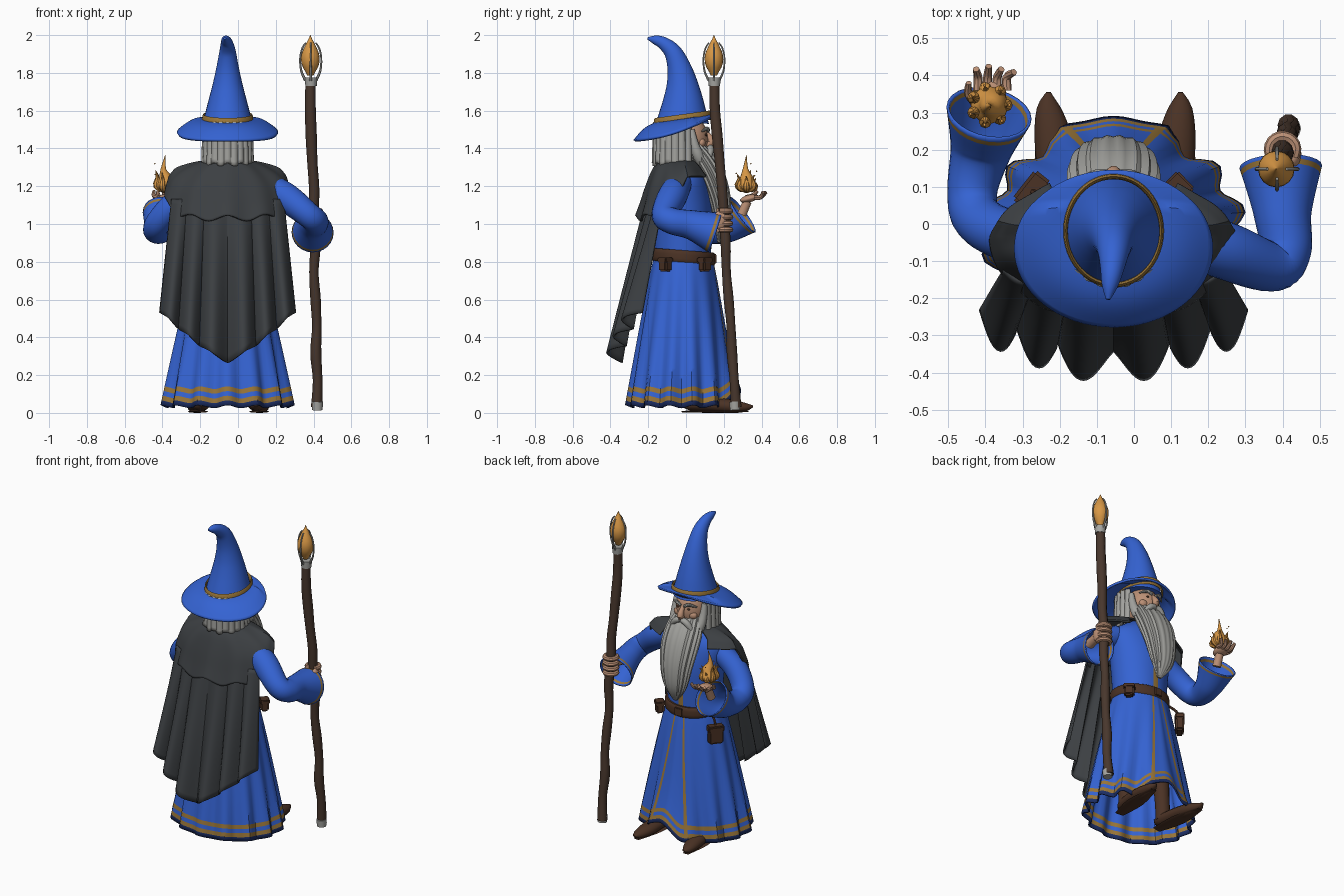
import bpy, bmesh, math, random
from mathutils import Vector
from math import sin, cos, pi, exp

random.seed(4)
if "Cube" in bpy.data.objects:
    bpy.data.objects.remove(bpy.data.objects["Cube"])

CX = -0.055      # body centre line
made = []


def material(name, *rgb):
    m = bpy.data.materials.new(name)
    m.use_nodes = True
    m.diffuse_color = (*rgb, 1)
    m.node_tree.nodes["Principled BSDF"].inputs["Base Color"].default_value = (*rgb, 1)
    return m


blue = material("robe blue", .035, .125, .65)
navy = material("dark blue", .012, .028, .13)
gold = material("gold trim", .32, .18, .04)
charcoal = material("cloak charcoal", .045, .05, .055)
grey = material("hair grey", .36, .36, .34)
wood = material("staff wood", .065, .038, .026)
leather = material("leather", .07, .032, .018)
skin = material("skin", .5, .28, .18)
amber = material("amber", .68, .31, .06)
metal = material("metal", .38, .38, .36)


def finish(name, bm, mats, thick=0):
    bmesh.ops.recalc_face_normals(bm, faces=bm.faces)
    me = bpy.data.meshes.new(name)
    bm.to_mesh(me)
    bm.free()
    for m in mats:
        me.materials.append(m)
    ob = bpy.data.objects.new(name, me)
    bpy.context.collection.objects.link(ob)
    if thick:
        mod = ob.modifiers.new("thickness", 'SOLIDIFY')
        mod.thickness, mod.offset = thick, 0
    made.append(ob)
    return ob


def surface(name, f, nu, nv, mats, wrap=True, cap=False, thick=0, rule=None):
    """Grid of f(u, v) with u around and v along; rule(i, j) picks the colour."""
    bm = bmesh.new()
    cols = nu if wrap else nu + 1
    g = [[bm.verts.new(f(i / nu, j / nv)) for i in range(cols)] for j in range(nv + 1)]
    for j in range(nv):
        for i in range(nu):
            k = (i + 1) % cols
            face = bm.faces.new((g[j][i], g[j][k], g[j + 1][k], g[j + 1][i]))
            face.material_index = rule(i, j) if rule else 0
    if cap:
        bm.faces.new(g[0])
        bm.faces.new(g[-1])
    return finish(name, bm, mats, thick)


def spline(rows, t):
    """Smooth curve through evenly spaced rows of numbers."""
    n = len(rows) - 1
    k = min(int(t * n), n - 1)
    s = t * n - k
    a, b, c, d = (rows[min(max(k + o, 0), n)] for o in (-1, 0, 1, 2))
    return [q + .5 * s * (r - p + s * (2 * p - 5 * q + 4 * r - w + s * (3 * (q - r) + w - p)))
            for p, q, r, w in zip(a, b, c, d)]


def tube(name, rows, mat, sides=12, steps=16, sx=1, sy=1, ref=(1, 0, 0), ripple=0, **kw):
    """Tapered tube through rows of x, y, z, radius."""
    def f(u, v):
        x, y, z, r = spline(rows, v)
        t = Vector(spline(rows, min(v + .01, 1))[:3]) - Vector(spline(rows, max(v - .01, 0))[:3])
        t.normalize()
        n = Vector(ref)
        n = (n - t * n.dot(t)).normalized()
        a = u * 2 * pi
        r = max(r, .001) * (1 + ripple * cos(18 * a))
        return Vector((x, y, z)) + n * r * sx * cos(a) + t.cross(n) * r * sy * sin(a)
    kw.setdefault("cap", True)
    return surface(name, f, sides, steps, mat if isinstance(mat, list) else [mat], **kw)


def ball(name, loc, size, mat, rot=(0, 0, 0)):
    bm = bmesh.new()
    bmesh.ops.create_uvsphere(bm, u_segments=20, v_segments=12, radius=1)
    ob = finish(name, bm, [mat])
    ob.location, ob.scale, ob.rotation_euler = loc, size, rot


def box(name, loc, size, mat, turn=0):
    bm = bmesh.new()
    bmesh.ops.create_cube(bm, size=1)
    bmesh.ops.scale(bm, vec=size, verts=bm.verts)
    bmesh.ops.bevel(bm, geom=bm.edges[:], offset=min(size) * .2, segments=2, affect='EDGES')
    ob = finish(name, bm, [mat])
    ob.location, ob.rotation_euler = loc, (0, 0, turn)


# Robe skirt: folds, striped hem and two gold edges that fan out at the front
def skirt(u, v):
    p = u * 2 * pi
    p = p - 2 * pi if p > pi else p
    a = p - .8 * (1 - v) * p * exp(-(p / .6) ** 2)
    panel = abs(p) < .42
    r = 1 + .065 * v * cos(14 * p) * (.2 if panel else 1)
    r += .12 * v ** 4 if panel else 0
    hem = .033 + .1 * exp(-((p - .15) / .3) ** 2) + .008 * cos(14 * p)
    flare = v ** .85
    return (CX + r * (.165 + .173 * flare) * sin(a),
            -.015 - .01 * v + r * (.148 + .128 * flare) * cos(a), .83 + (hem - .83) * v)


def skirt_colour(i, j):
    if j == 31:
        return 2
    return 1 if j in (28, 30) or i in (5, 90) else 0


surface("robe_skirt", skirt, 96, 32, [blue, gold, navy], thick=.008, rule=skirt_colour)

# Robe body with a gold front edge
body = [(.83, .165, .148), (.96, .175, .15), (1.1, .19, .15), (1.23, .2, .125), (1.3, .13, .1), (1.34, .07, .07)]


def torso(u, v):
    z, rx, ry = spline(body, v)
    return (CX + rx * sin(u * 2 * pi), -.015 + ry * cos(u * 2 * pi), z)


surface("robe_body", torso, 64, 20, [blue, gold], cap=True,
        rule=lambda i, j: int(i in (0, 63)))

# Belt, buckle and pouches
belt_rows = [(.795, .165), (.8, .182), (.855, .18), (.86, .16)]


def belt(u, v):
    z, r = spline(belt_rows, v)
    a = u * 2 * pi
    return (CX + r * sin(a), -.015 + (r - .013) * cos(a), z - .012 * cos(a))


surface("belt", belt, 48, 9, [leather])
box("belt_buckle", (CX, .155, .815), (.05, .014, .05), leather)
for n, (x, y, z, w, h, turn) in enumerate([(.12, .1, .785, .06, .075, -.8), (.125, -.11, .785, .06, .075, .8),
                                           (-.275, .09, .705, .09, .115, .9), (-.24, -.09, .785, .055, .07, -.9)]):
    box(f"pouch_{n}", (x, y, z), (w, .05, h), leather, turn)
    box(f"pouch_flap_{n}", (x, y, z + h * .33), (w * 1.12, .058, h * .35), leather, turn)
tube("pouch_strap", [(-.22, .06, .82, .008), (-.26, .08, .79, .008), (-.28, .09, .73, .008)], leather, 6, 6)

# Shoes and ankles
for name, x, out in (("near", .095, .03), ("far", -.19, -.04)):
    tube(name + "_shoe", [(x, -.02, .045, .015), (x, .02, .045, .043), (x + out * .4, .12, .045, .05),
                          (x + out * .7, .23, .035, .05), (x + out, .31, .03, .033), (x + out, .355, .035, .006)],
         leather, 14, 16, sy=.75)
    tube(name + "_sole", [(x, -.02, .007, .03), (x + out * .6, .15, .007, .053), (x + out, .33, .007, .02)],
         leather, 12, 8, sy=.13)
    tube(name + "_ankle", [(x, .04, .04, .045), (x, .03, .2, .045), (x, 0, .5, .06)], leather, 12, 6)


# Cloak hanging in six folds, with its hem lowest at the middle
def cloak(u, v):
    s = 2 * u - 1
    fold = abs(sin(3 * pi * abs(s) ** 1.25))
    y = -.12 - .11 * v - (.08 + .03 * v) * cos(s * pi / 2) - (.015 + .07 * v) * fold
    hem = .265 + .265 * abs(s) ** 1.25 + .012 * fold
    return (CX + s * (.295 + .063 * v), y, 1.13 + (hem - 1.13) * v)


surface("cloak", cloak, 96, 24, [charcoal], wrap=False, thick=.01)

# Shoulder mantle, scalloped and open at the front
cape = [(0, .1, .1), (.15, .19, .135), (.45, .282, .17), (.78, .316, .2), (1, .33, .222)]


def mantle(u, v):
    a = (2 * u - 1) * 2.45
    t, rx, ry = spline(cape, v)
    low = min(1.03 + .6 * sin(a / 2) ** 4 + .015 * cos(10 * a), 1.25)
    k = 1 - .25 * max(0, -cos(a))
    return (CX + k * rx * sin(a), -.035 - k * ry * cos(a) * (1 + .03 * v * cos(10 * a)), 1.335 + (low - 1.335) * t)


surface("shoulder_mantle", mantle, 80, 16, [charcoal], wrap=False, thick=.012)


# Wide sleeves with gold cuffs
def cuff(i, j):
    return 1 if j == 38 else 0


tube("staff_sleeve", [(.1, -.03, 1.22, .06), (.24, -.07, 1.15, .074), (.37, -.115, 1.05, .064),
                      (.408, -.07, 1.015, .066), (.4, .03, .995, .075), (.395, .155, .955, .108)],
     [blue, gold], 24, 40, cap=False, thick=.007, rule=cuff)
tube("flame_sleeve", [(-.2, -.03, 1.2, .06), (-.335, -.03, 1.105, .066), (-.42, .015, 1.01, .064),
                      (-.435, .09, .97, .064), (-.412, .2, .98, .08), (-.39, .3, 1.05, .113)],
     [blue, gold], 24, 40, cap=False, thick=.007, rule=cuff)

# Hands
tube("staff_forearm", [(.41, .08, 1, .03), (.42, .16, 1.01, .028)], skin, 10, 4)
ball("staff_palm", (.43, .18, 1.02), (.022, .035, .05), skin)
for n in range(4):
    z = .97 + n * .033
    tube(f"staff_finger_{n}", [(.4 + .036 * cos(a), .2 + .036 * sin(a), z, .015)
                               for a in (-.6, .2, 1, 1.8, 2.6, 3.4, 4.2)], skin, 8, 14, ref=(0, 0, 1))
tube("flame_forearm", [(-.388, .295, 1.05, .026), (-.385, .325, 1.12, .024)], skin, 10, 4)
ball("flame_palm", (-.385, .335, 1.135), (.042, .05, .02), skin, (.25, 0, 0))
for n in range(4):
    x = -.42 + n * .026
    tip = -.425 + n * .034
    tube(f"flame_finger_{n}", [(x, .36, 1.14, .013), (x, .395, 1.142, .012), (tip, .425 - .008 * abs(n - 1), 1.17, .009)],
         skin, 8, 8)
tube("flame_thumb", [(-.42, .32, 1.14, .014), (-.445, .35, 1.15, .012), (-.445, .38, 1.175, .008)], skin, 8, 8)

# Flame above the open palm, with curls and sparks
tube("flame_core", [(-.39, .32, 1.165, .01), (-.39, .32, 1.195, .05), (-.385, .32, 1.24, .038),
                    (-.395, .315, 1.29, .015), (-.385, .32, 1.365, .001)], amber, 12, 16)
for n in range(7):
    c, s = cos(n * 2 * pi / 7), sin(n * 2 * pi / 7)
    h = random.uniform(.06, .11)
    tube(f"flame_curl_{n}", [(-.39 + r * c, .32 + r * s, 1.18 + h * t, w) for r, t, w in
                             ((.02, 0, .015), (.046, .25, .018), (.04, .65, .01), (.052, 1, .001))], amber, 8, 10)
    ball(f"spark_{n}", (-.39 + .055 * c, .32 + .055 * s, random.uniform(1.24, 1.34)), (.004,) * 3, amber)

# Staff with ferrule, collar, prongs and crystal
ends = [(.42, .26, .03), (.387, .15, 1.75)]
shaft = []
for n in range(13):
    x, y, z = (a + (b - a) * n / 12 for a, b in zip(*ends))
    shaft.append((x + random.uniform(-.007, .007), y + random.uniform(-.007, .007), z, random.uniform(.024, .031)))
tube("staff", shaft, wood, 10, 48)
tube("staff_ferrule", [(.42, .26, .015, .028), (.42, .257, .06, .03)], metal, 10, 2)
tube("staff_collar", [(.387, .15, 1.73, .03), (.386, .15, 1.775, .034)], metal, 12, 2)
for n in range(4):
    c, s = cos(n * pi / 2), sin(n * pi / 2)
    tube(f"staff_prong_{n}", [(.385 + r * c, .148 + r * s, z, w) for r, z, w in
                              ((.028, 1.76, .008), (.05, 1.81, .006), (.056, 1.875, .005), (.045, 1.93, .005), (.026, 1.96, .004))],
         metal, 6, 12)
crystal = [(.016,), (.044,), (.048,), (.027,), (.001,)]


def gem(u, v):
    r = spline(crystal, v)[0]
    return (.383 + r * cos(u * 2 * pi), .148 + r * sin(u * 2 * pi), 1.785 + .215 * v)


surface("staff_crystal", gem, 16, 10, [amber], cap=True)

# Head and face
ball("head", (CX, .005, 1.45), (.098, .112, .13), skin)
tube("nose", [(CX, .105, 1.49, .01), (CX, .128, 1.455, .017), (CX, .135, 1.43, .021), (CX, .11, 1.415, .012)], skin, 10, 8)
for s, side in ((1, "near"), (-1, "far")):
    ball(side + "_eye", (CX + s * .038, .106, 1.472), (.009, .007, .006), leather)
    ball(side + "_cheek", (CX + s * .05, .082, 1.43), (.03, .022, .025), skin)
    ball(side + "_ear", (CX + s * .1, .01, 1.45), (.015, .025, .035), skin)
    tube(side + "_eyebrow", [(CX + s * x, y, z, r) for x, y, z, r in
                             ((.012, .118, 1.49, .008), (.045, .112, 1.505, .011), (.085, .085, 1.49, .004))], grey, 8, 8)
    tube(side + "_moustache", [(CX + s * x, y, z, r) for x, y, z, r in
                               ((.004, .13, 1.405, .016), (.04, .128, 1.39, .02), (.075, .12, 1.34, .014), (.085, .13, 1.29, .002))],
         grey, 10, 10)
    tube(side + "_sideburn", [(CX + s * x, y, z, r) for x, y, z, r in
                              ((.1, .03, 1.5, .016), (.1, .045, 1.42, .024), (.09, .07, 1.35, .03), (.07, .1, 1.28, .01))],
         grey, 10, 8)

# Beard and long hair in ridged strands
tube("beard", [(CX, .04, 1.41, .09), (CX, .09, 1.34, .115), (CX, .14, 1.25, .12), (CX, .178, 1.13, .105),
               (CX, .19, 1.0, .075), (CX + .01, .175, .9, .015)], grey, 72, 24, sy=.55, ripple=.045)


def hair(u, v):
    a = (2 * u - 1) * 2.1
    r = 1 + .035 * cos(22 * a) + .06 * v
    return (CX + .12 * r * sin(a), -.04 - .12 * r * cos(a), 1.54 + (-.225 + .008 * cos(11 * a)) * v)


surface("hair", hair, 110, 10, [grey], wrap=False, thick=.02)


# Hat: drooping brim, gold band and bent cone
def brim(u, v):
    a = u * 2 * pi
    x, y = sin(a), cos(a)
    inner = Vector((CX + .125 * x, -.02 + .143 * y, 1.55 + .02 * y))
    outer = Vector((CX + .264 * x, -.065 + .208 * y, 1.505 + .065 * y - .025 * x * x))
    p = inner.lerp(outer, v)
    p.z += .015 * sin(pi * v) * (1 if y < .5 else .2)
    return p


surface("hat_brim", brim, 64, 12, [blue], thick=.014)
tube("hat_cone", [(CX, -.018, 1.535, .132), (CX, -.015, 1.64, .105), (CX, -.02, 1.74, .079), (CX, -.037, 1.83, .059),
                  (CX, -.07, 1.91, .044), (CX - .004, -.12, 1.957, .032), (CX - .01, -.165, 1.975, .022), (CX - .015, -.203, 1.982, .006)],
     blue, 32, 32, sy=1.06)


def band(u, v):
    a, t = u * 2 * pi, v * 2 * pi
    r = 1 + .05 * cos(t)
    return (CX + .129 * r * sin(a), -.018 + .146 * r * cos(a), 1.556 + .02 * cos(a) + .025 * sin(t))


surface("hat_band", band, 48, 8, [gold])

# Smooth shading with crisp edges
bpy.ops.object.select_all(action='DESELECT')
for ob in made:
    ob.select_set(True)
bpy.context.view_layer.objects.active = made[0]
bpy.ops.object.shade_smooth_by_angle(angle=math.radians(40))
